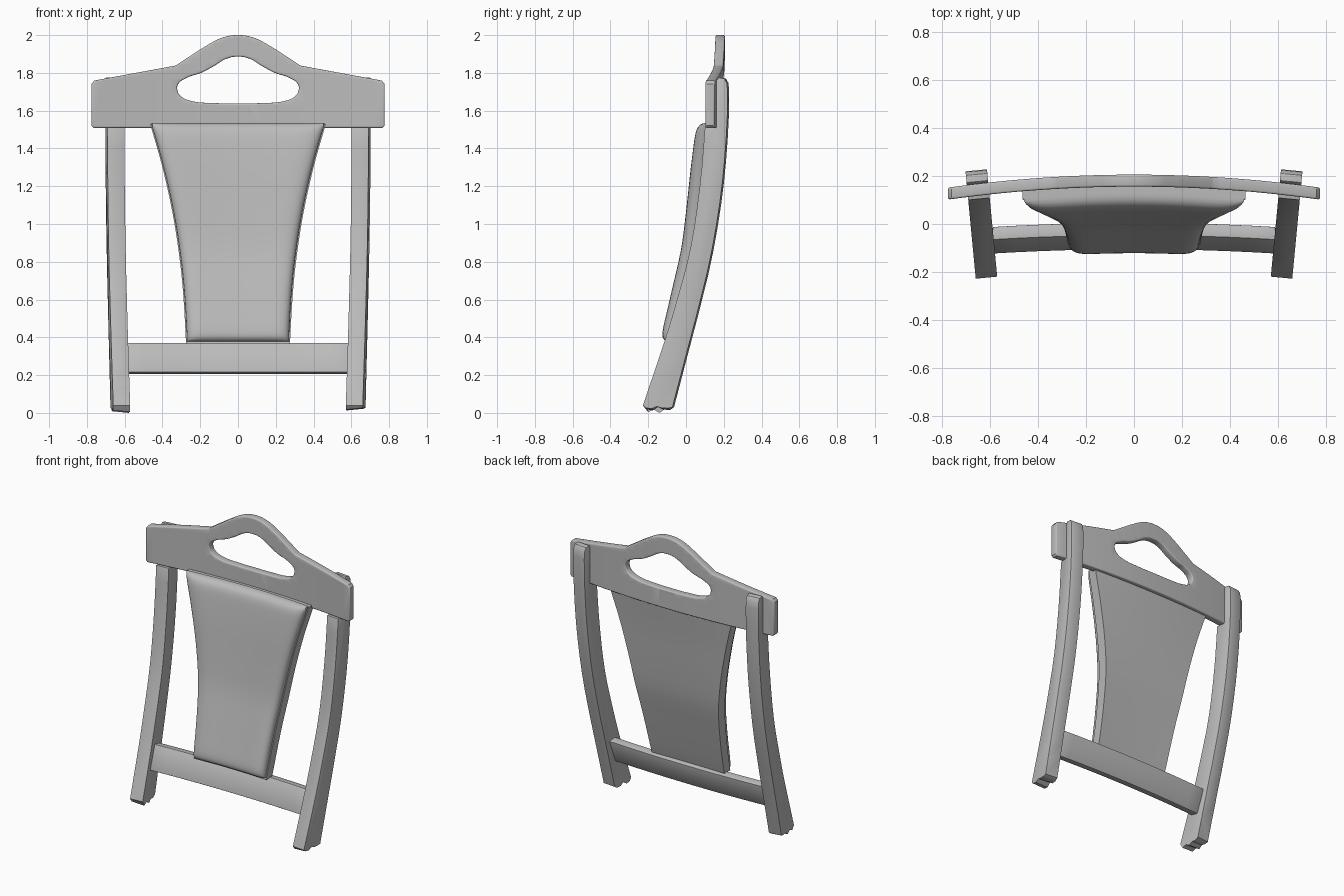
import bpy, bmesh, math
from mathutils import Matrix

cube = bpy.data.objects.get("Cube")
if cube:
    bpy.data.objects.remove(cube, do_unlink=True)

GREY = bpy.data.materials.new("plain grey")
GREY.use_nodes = True
GREY.diffuse_color = (0.5, 0.5, 0.5, 1)
bsdf = next(n for n in GREY.node_tree.nodes if n.type == 'BSDF_PRINCIPLED')
bsdf.inputs["Base Color"].default_value = (0.5, 0.5, 0.5, 1)
bsdf.inputs["Roughness"].default_value = 0.6


def finish(bm, name, angle=35):
    """Turn a bmesh into a shaded, coloured object."""
    bmesh.ops.recalc_face_normals(bm, faces=bm.faces[:])
    me = bpy.data.meshes.new(name)
    bm.to_mesh(me)
    bm.free()
    me.materials.append(GREY)
    ob = bpy.data.objects.new(name, me)
    bpy.context.collection.objects.link(ob)
    bpy.ops.object.select_all(action='DESELECT')
    ob.select_set(True)
    bpy.context.view_layer.objects.active = ob
    bpy.ops.object.shade_smooth_by_angle(angle=math.radians(angle))


def soften(bm, offset, keep=lambda e: True):
    """Round the hard edges of a bmesh."""
    bmesh.ops.recalc_face_normals(bm, faces=bm.faces[:])
    hard = [e for e in bm.edges if len(e.link_faces) == 2
            and e.calc_face_angle() > math.radians(40) and keep(e)]
    bmesh.ops.bevel(bm, geom=hard, offset=offset, segments=2, profile=0.5,
                    affect='EDGES', clamp_overlap=True)


def smooth(pts, t):
    """Smooth curve through (t, value) points with rising t."""
    n = len(pts)
    t = min(max(t, pts[0][0]), pts[-1][0])
    i = next(k for k in range(n - 1) if t <= pts[k + 1][0])

    def slope(k):
        a, b = pts[max(k - 1, 0)], pts[min(k + 1, n - 1)]
        return (b[1] - a[1]) / (b[0] - a[0])
    (t0, v0), (t1, v1) = pts[i], pts[i + 1]
    h = t1 - t0
    s = (t - t0) / h
    return ((2*s**3 - 3*s*s + 1) * v0 + (s**3 - 2*s*s + s) * h * slope(i)
            + (3*s*s - 2*s**3) * v1 + (s**3 - s*s) * h * slope(i + 1))


# Top rail: a flat outline with a hand hole, sliced and bent backwards in the middle
def add_spline(cu, pts, corners=()):
    sp = cu.splines.new('BEZIER')
    sp.bezier_points.add(len(pts) - 1)
    sp.use_cyclic_u = True
    for i, (p, (x, z)) in enumerate(zip(sp.bezier_points, pts)):
        p.co = (x, z, 0)
        kind = 'VECTOR' if i in corners else 'AUTO'
        p.handle_left_type = p.handle_right_type = kind


R = 0.008
cu = bpy.data.curves.new("rail_outline", 'CURVE')
cu.dimensions = '2D'
cu.fill_mode = 'BOTH'
cu.resolution_u = 8
cu.extrude = 0.025 - R
cu.bevel_depth = R
cu.bevel_resolution = 2
hump = [(0.08, 1.979), (0.17, 1.933), (0.25, 1.882), (0.328, 1.831)]
end = [(0.757, 1.752), (0.768, 1.738), (0.768, 1.524), (0.761, 1.517)]
right = hump + end
outline = [(0, 1.992)] + right + [(-x, z) for x, z in reversed(right)]
add_spline(cu, outline, corners=range(4, 14))
hole = [(0.06, 1.884), (0.14, 1.838), (0.2, 1.807), (0.27, 1.783), (0.325, 1.742),
        (0.327, 1.70), (0.305, 1.668), (0.255, 1.645), (0.12, 1.632)]
add_spline(cu, [(0, 1.894)] + hole + [(0, 1.631)] + [(-x, z) for x, z in reversed(hole)])
tmp = bpy.data.objects.new("rail_outline", cu)
bpy.context.collection.objects.link(tmp)
bpy.context.view_layer.update()
flat = bpy.data.meshes.new_from_object(tmp.evaluated_get(bpy.context.evaluated_depsgraph_get()))
bm = bmesh.new()
bm.from_mesh(flat)
bpy.data.objects.remove(tmp, do_unlink=True)
bpy.data.curves.remove(cu)
bpy.data.meshes.remove(flat)
bmesh.ops.remove_doubles(bm, verts=bm.verts[:], dist=0.0004)
for i in range(-12, 13):
    bmesh.ops.bisect_plane(bm, geom=bm.verts[:] + bm.edges[:] + bm.faces[:],
                           plane_co=(i * 0.06, 0, 0), plane_no=(1, 0, 0))
for v in bm.verts:
    x, z, d = v.co
    v.co = (x, 0.181 - 0.09 * x * x - d, z)
for f in bm.faces:
    f.material_index = 0
finish(bm, "top_rail")


# Uprights: curved side profile, notched behind the rail, with a ragged foot
FRONT = [(0.04, -0.225), (0.41, -0.10), (0.65, -0.029), (0.80, 0.012), (0.97, 0.046),
         (1.25, 0.083), (1.51, 0.105)]
BACK = [(0.03, -0.068), (0.30, 0.003), (0.57, 0.074), (0.84, 0.138), (1.18, 0.193),
        (1.52, 0.222), (1.70, 0.225)]


def upright(name, side, foot):
    prof = [(smooth(FRONT, z), z) for z in [0.04 + 1.47 * i / 14 for i in range(15)]]
    prof += [(0.163, 1.51), (0.163, 1.755), (0.178, 1.775), (0.208, 1.77), (0.222, 1.745)]
    prof += [(smooth(BACK, z), z) for z in [1.70 - 1.67 * i / 14 for i in range(15)]]
    prof += foot
    bm = bmesh.new()
    face = bm.faces.new([bm.verts.new((-0.045, y, z)) for y, z in prof])
    out = bmesh.ops.extrude_face_region(bm, geom=[face])
    for v in out["geom"]:
        if isinstance(v, bmesh.types.BMVert):
            v.co.x += 0.09
    # tilt the broken foot a little across its width
    for v in bm.verts:
        if v.co.z < 0.028:
            v.co.z = max(0, v.co.z + 0.1 * (v.co.x - 0.045) * side)
    soften(bm, 0.005, lambda e: min(v.co.z for v in e.verts) > 0.06)
    bm.transform(Matrix.Translation((side * 0.637, 0, 0)) @ Matrix.Rotation(-side * 0.095, 4, 'Z'))
    finish(bm, name)


upright("right_upright", -1, [(-0.09, 0.015), (-0.12, 0.018), (-0.145, 0.0), (-0.175, 0.017), (-0.205, 0.005)])
upright("left_upright", 1, [(-0.09, 0.025), (-0.125, 0.026), (-0.15, 0.034), (-0.18, 0.022), (-0.21, 0.027)])


# Lower rail: slanted box section, bowed slightly backwards
bm = bmesh.new()
rings = []
for i in range(13):
    x = -0.59 + 1.18 * i / 12
    c = -0.068 + 0.018 * (1 - (x / 0.59) ** 2)
    rings.append([bm.verts.new((x, c + y, z)) for y, z in
                  ((0.057, 0.362), (0.002, 0.372), (-0.057, 0.216), (-0.002, 0.204))])
for a, b in zip(rings, rings[1:]):
    for k in range(4):
        bm.faces.new((a[k], a[(k + 1) % 4], b[(k + 1) % 4], b[k]))
bm.faces.new(rings[0])
bm.faces.new(rings[-1])
soften(bm, 0.005)
finish(bm, "lower_rail")


# Back rest: waisted board with a rounded cushion on its front
WIDTH = [(0.365, 0.275), (0.6, 0.288), (0.8, 0.307), (1.05, 0.345), (1.3, 0.40), (1.53, 0.465)]
SPINE = [(0.365, -0.055), (0.44, -0.035), (0.68, 0.022), (0.87, 0.065), (1.05, 0.09),
         (1.3, 0.12), (1.53, 0.153)]


def shell(name, z0, z1, inset, back, front, nu=24, nv=36):
    """Closed slab; back and front give the depth ahead of the spine at (u, v)."""
    bm = bmesh.new()
    layers = []
    for depth in (back, front):
        grid = []
        for j in range(nv + 1):
            v = math.sin(math.pi * (j / nv - 0.5))
            z = (z0 + z1) / 2 + v * (z1 - z0) / 2
            row = []
            for i in range(nu + 1):
                u = math.sin(math.pi * (i / nu - 0.5))
                x = u * (smooth(WIDTH, z) - inset)
                y = smooth(SPINE, z) - 0.12 * x * x - depth(u, v)
                row.append(bm.verts.new((x, y, z)))
            grid.append(row)
        for a, b in zip(grid, grid[1:]):
            for i in range(nu):
                bm.faces.new((a[i], a[i + 1], b[i + 1], b[i]))
        layers.append(grid)
    loops = [g[0] + [r[-1] for r in g[1:-1]] + g[-1][::-1] + [r[0] for r in g[-2:0:-1]]
             for g in layers]
    n = len(loops[0])
    for k in range(n):
        m = (k + 1) % n
        bm.faces.new((loops[0][k], loops[0][m], loops[1][m], loops[1][k]))
    finish(bm, name, 40)


def board_back(u, v):
    return -0.028 - 0.012 * u * u - 0.006 * (1 - v * v)


def bulge(u, v):
    return 0.034 + 0.052 * math.sqrt(max(0, (1 - abs(u) ** 9) * (1 - abs(v) ** 24)))


shell("backrest_board", 0.365, 1.53, 0.0, board_back, lambda u, v: 0.024)
shell("backrest_cushion", 0.378, 1.534, 0.007, lambda u, v: 0.02, bulge)
